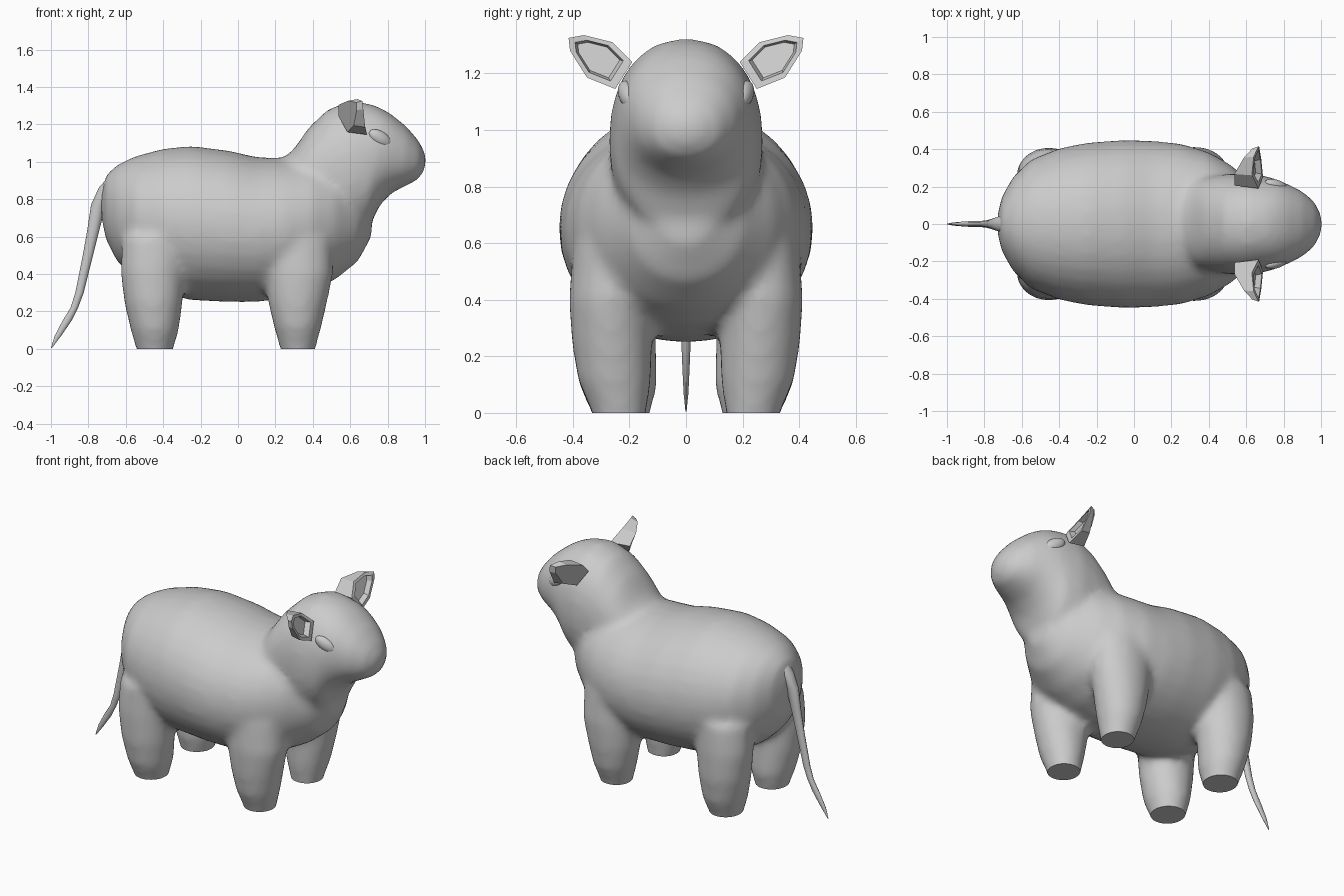
import bpy, bmesh
from math import cos, sin, pi, radians
from mathutils import Vector

if "Cube" in bpy.data.objects:
    bpy.data.objects.remove(bpy.data.objects["Cube"])


def power(v, n):
    return abs(v) ** (2 / n) * (1 if v >= 0 else -1)


def loft(bm, rings):
    """Bridge equal rings into a closed tube."""
    loops = [[bm.verts.new(p) for p in r] for r in rings]
    count = len(loops[0])
    for a, b in zip(loops, loops[1:]):
        for i in range(count):
            j = (i + 1) % count
            bm.faces.new((a[i], a[j], b[j], b[i]))
    bm.faces.new(loops[0][::-1])
    bm.faces.new(loops[-1])


def angles(n):
    return [2 * pi * i / n for i in range(n)]


def loft_x(bm, sections, n):
    """Sections along x: (x, bottom z, top z, half width)."""
    loft(bm, [[(x, w * power(cos(t), n), (b + c) / 2 + (c - b) / 2 * power(sin(t), n))
               for t in angles(32)] for x, b, c, w in sections])


def loft_z(bm, sections, side=1, count=20):
    """Sections along z: (z, x min, x max, y min, y max)."""
    loft(bm, [[((a + b) / 2 + (b - a) / 2 * cos(t),
                side * ((c + d) / 2 + (d - c) / 2 * sin(t)), z)
               for t in angles(count)] for z, a, b, c, d in sections])


def make_object(name, bm, smooth=True):
    bmesh.ops.recalc_face_normals(bm, faces=bm.faces)
    mesh = bpy.data.meshes.new(name)
    bm.to_mesh(mesh)
    bm.free()
    for p in mesh.polygons:
        p.use_smooth = smooth
    ob = bpy.data.objects.new(name, mesh)
    bpy.context.collection.objects.link(ob)
    return ob


def shade(ob, degrees):
    bpy.ops.object.select_all(action='DESELECT')
    ob.select_set(True)
    bpy.context.view_layer.objects.active = ob
    bpy.ops.object.shade_smooth_by_angle(angle=radians(degrees))


# Trunk, head with neck, and four legs, fused into one skin
bm = bmesh.new()
loft_x(bm, [(-.73, .70, .84, .05), (-.705, .58, .93, .15), (-.645, .465, .985, .255),
            (-.55, .375, 1.03, .345), (-.4, .295, 1.07, .405), (-.25, .26, 1.085, .435),
            (-.05, .25, 1.06, .45), (.1, .25, 1.025, .445), (.25, .27, 1.02, .43),
            (.4, .31, 1.02, .385), (.52, .37, 1.0, .315), (.64, .465, .92, .205),
            (.715, .6, .8, .08)], 2.05)
loft_x(bm, [(.22, .7, 1.0, .18), (.3, .66, 1.07, .23), (.38, .62, 1.185, .25),
            (.48, .6, 1.28, .265), (.6, .6, 1.325, .273), (.7, .65, 1.312, .258),
            (.76, .77, 1.29, .24), (.82, .832, 1.255, .215), (.9, .872, 1.19, .175),
            (.965, .905, 1.115, .12), (1.005, .97, 1.04, .04)], 2.2)
front_leg = [(-.08, .245, .4, .155, .31), (0, .225, .415, .138, .335), (.12, .19, .448, .122, .385),
             (.25, .16, .478, .118, .405), (.4, .14, .51, .12, .415), (.6, .12, .5, .15, .40)]
rear_leg = [(-.08, -.52, -.37, .15, .31), (0, -.545, -.345, .125, .335), (.1, -.575, -.315, .1, .38),
            (.25, -.61, -.295, .105, .405), (.42, -.63, -.28, .11, .41), (.6, -.62, -.25, .12, .40)]
for side in (1, -1):
    loft_z(bm, front_leg, side)
    loft_z(bm, rear_leg, side)
body = make_object("body", bm)
fuse = body.modifiers.new("fuse", 'REMESH')
fuse.mode = 'VOXEL'
fuse.voxel_size = .022
relax = body.modifiers.new("relax", 'SMOOTH')
relax.factor = .5
relax.iterations = 10
skin = bpy.data.meshes.new_from_object(body.evaluated_get(bpy.context.evaluated_depsgraph_get()))
body.modifiers.clear()

# Cut the feet flat on the ground
bm = bmesh.new()
bm.from_mesh(skin)
bmesh.ops.bisect_plane(bm, geom=bm.verts[:] + bm.edges[:] + bm.faces[:], plane_co=(0, 0, 0),
                       plane_no=(0, 0, -1), clear_outer=True)
bmesh.ops.holes_fill(bm, edges=[e for e in bm.edges if e.is_boundary])
bm.to_mesh(skin)
bm.free()
body.data = skin
shade(body, 45)

# Tapered tail
bm = bmesh.new()
loft_z(bm, [(.9, -.71, -.65, -.05, .05), (.86, -.745, -.66, -.045, .045),
            (.77, -.786, -.705, -.03, .03), (.64, -.805, -.74, -.022, .022),
            (.5, -.83, -.775, -.018, .018), (.3, -.87, -.825, -.017, .017),
            (.22, -.895, -.855, -.016, .016), (.15, -.938, -.89, -.013, .013),
            (.07, -.98, -.945, -.009, .009), (.005, -1.0, -.994, -.002, .002)], 1, 10)
shade(make_object("tail", bm), 50)

# Ears: angular cups with a raised rim; eyes: flattened bulges
rim = [Vector(p) for p in ((.665, .19, 1.24), (.63, .26, 1.31), (.64, .36, 1.335), (.665, .415, 1.325),
                           (.67, .41, 1.28), (.68, .35, 1.185), (.69, .25, 1.145))]
mid = sum(rim, Vector()) / len(rim)
for side, label in ((1, "left"), (-1, "right")):
    back, lip, floor = [], [], []
    for p in rim:
        depth = .03 + .42 * (.42 - p.y)
        back.append(mid + (p - mid) * .88 - Vector((depth, 0, 0)))
        lip.append(mid + (p - mid) * .76)
        floor.append(mid + (p - mid) * .66 - Vector((.03, 0, 0)))
    bm = bmesh.new()
    loft(bm, [[(p.x, side * p.y, p.z) for p in r] for r in (back, rim, lip, floor)])
    make_object(label + "_ear", bm, False)

    bm = bmesh.new()
    bmesh.ops.create_uvsphere(bm, u_segments=20, v_segments=12, radius=1)
    eye = make_object(label + "_eye", bm)
    eye.scale = (.07, .03, .038)
    eye.rotation_euler = (0, radians(32), radians(-17 * side))
    eye.location = (.76, side * .207, 1.125)
